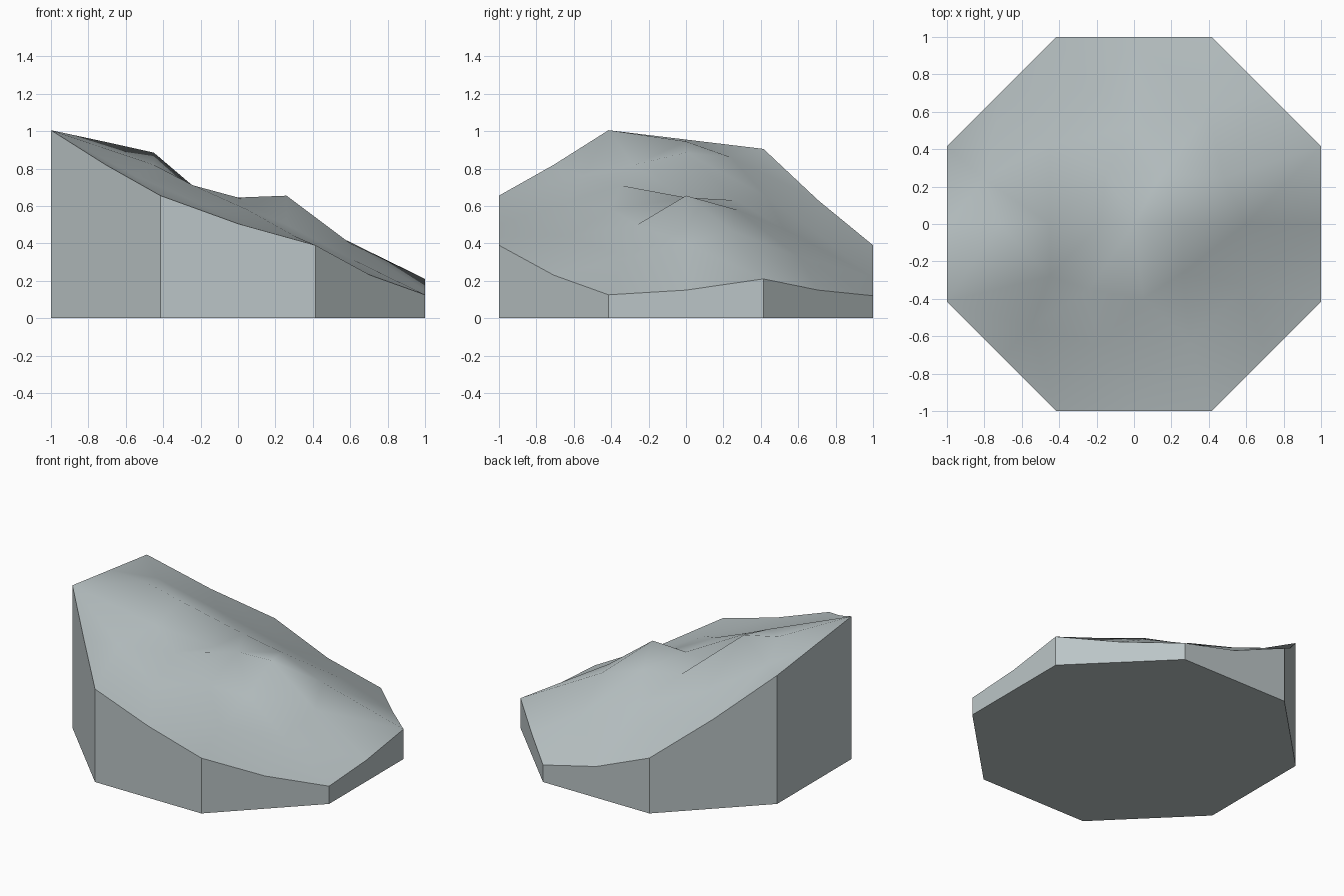
import bpy, bmesh
from mathutils import Vector
from mathutils.geometry import delaunay_2d_cdt

if "Cube" in bpy.data.objects:
    bpy.data.objects.remove(bpy.data.objects["Cube"])

# octagon corners, counter-clockwise from the right front corner
K = 0.4142
corners = [(1, -K), (1, K), (K, 1), (-K, 1), (-1, K), (-1, -K), (-K, -1), (K, -1)]

# rim: corners and edge midpoints, with the ground height at each
rim_z = [0.125, 0.15, 0.21, 0.15, 0.12, 0.22, 0.39, 0.63,
         0.905, 0.955, 1.005, 0.82, 0.655, 0.505, 0.39, 0.23]
rim = []
for i, c in enumerate(corners):
    a, b = Vector(c), Vector(corners[(i + 1) % 8])
    rim += [a, (a + b) / 2]

# hillside: peaks and dips inside the rim
hill = [(-.72, 0, .945), (-.45, 0, .885), (-.18, 0, .635), (0, 0, .645), (.26, 0, .655),
        (-.45, -.28, .82), (-.24, -.35, .71), (-.55, -.55, .76), (-.2, -.65, .61),
        (.05, -.4, .58), (.26, -.26, .5), (.3, -.62, .44), (.6, -.33, .32),
        (.6, 0, .40), (.48, .25, .465), (.15, .27, .58), (-.15, .27, .63),
        (0, .52, .48), (-.45, .43, .65), (-.8, .24, .86), (.4, .6, .33), (-.2, .72, .44)]

pts = rim + [Vector(h[:2]) for h in hill]
heights = rim_z + [h[2] for h in hill]
n = len(rim)
flat, _, tris, _, _, _ = delaunay_2d_cdt(pts, [], [list(range(n))], 1, 1e-5)


def height(p):
    """Height of the control point nearest to p."""
    return heights[min(range(len(pts)), key=lambda i: (pts[i] - p).length)]


# terrain block: smooth top, flat walls, flat base
bm = bmesh.new()
top = [bm.verts.new((p.x, p.y, height(p))) for p in flat]
for t in tris:
    bm.faces.new([top[i] for i in t]).smooth = True
rim_top = [min(top, key=lambda v: (v.co.xy - p).length) for p in rim]
base = [bm.verts.new((p.x, p.y, 0)) for p in rim]
for i in range(n):
    j = (i + 1) % n
    bm.faces.new((base[i], base[j], rim_top[j], rim_top[i]))
bm.faces.new(base[::-1])
bmesh.ops.recalc_face_normals(bm, faces=bm.faces[:])
for e in bm.edges:
    if len(e.link_faces) == 2 and not all(f.smooth for f in e.link_faces):
        e.smooth = False

mesh = bpy.data.meshes.new("terrain_block")
bm.to_mesh(mesh)
bm.free()
stone = bpy.data.materials.new("pale grey stone")
stone.diffuse_color = (0.5, 0.56, 0.57, 1)
stone.use_nodes = True
stone.node_tree.nodes["Principled BSDF"].inputs["Base Color"].default_value = stone.diffuse_color
mesh.materials.append(stone)
bpy.context.collection.objects.link(bpy.data.objects.new("terrain_block", mesh))
